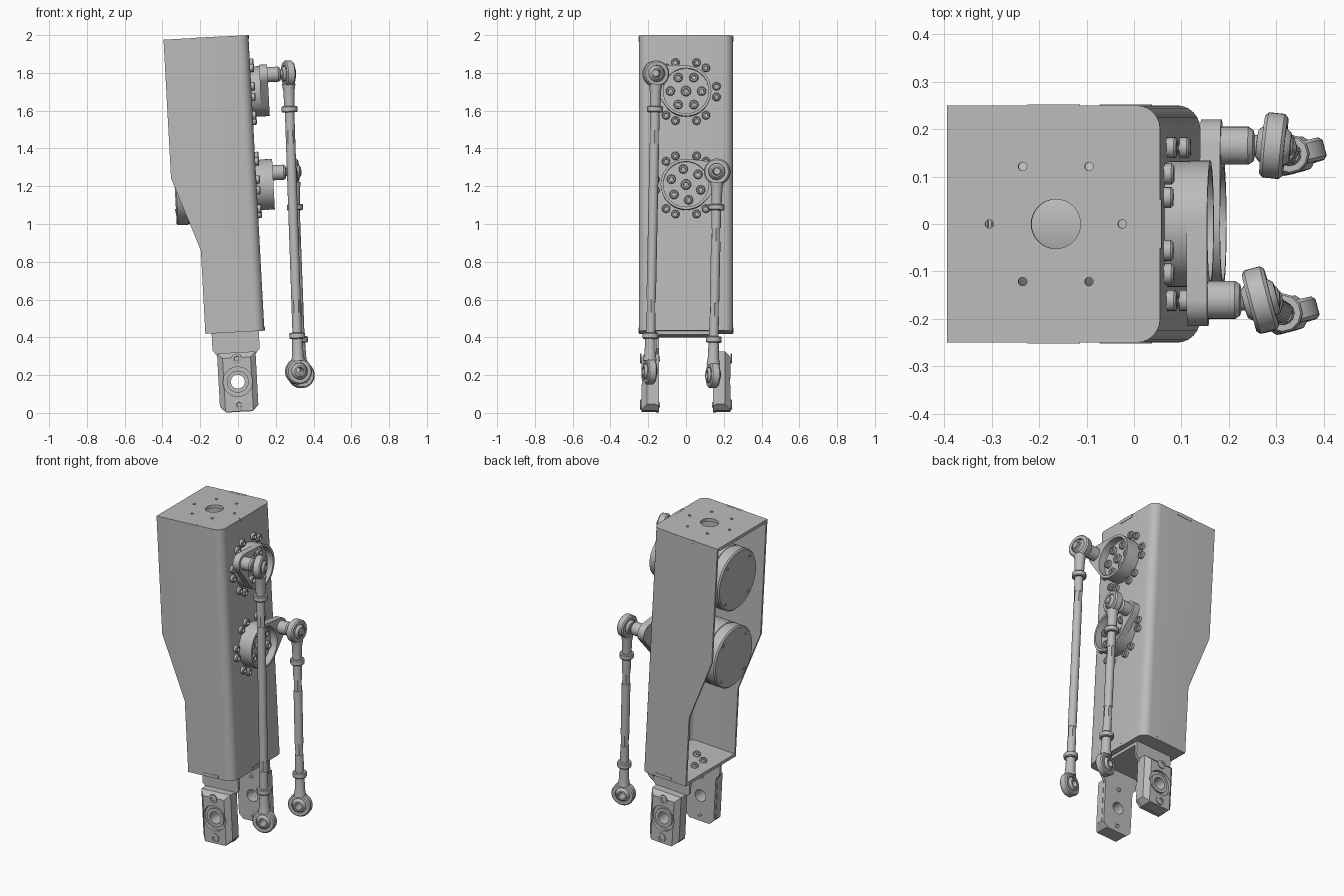
import bpy, bmesh
from math import sin, cos, pi, radians
from mathutils import Matrix, Vector

cube = bpy.data.objects.get("Cube")
if cube:
    bpy.data.objects.remove(cube)

T = Matrix.Translation
GREY = (0.5, 0.5, 0.5, 1)
metal = bpy.data.materials.new("grey metal")
metal.use_nodes = True
metal.diffuse_color = GREY
metal.node_tree.nodes["Principled BSDF"].inputs["Base Color"].default_value = GREY

# The whole leg leans slightly: origin at the top outer edge of the front wall
LEG = T((0.055, 0, 2.0)) @ Matrix.Rotation(radians(-3.1), 4, 'Y')


def smooth(mesh):
    mesh.shade_smooth()
    mesh.set_sharp_from_angle(angle=radians(32))


def add(name, bm, matrix):
    bmesh.ops.remove_doubles(bm, verts=bm.verts, dist=1e-5)
    bmesh.ops.recalc_face_normals(bm, faces=bm.faces)
    bm.transform(matrix)
    mesh = bpy.data.meshes.new(name)
    bm.to_mesh(mesh)
    bm.free()
    mesh.materials.append(metal)
    smooth(mesh)
    ob = bpy.data.objects.new(name, mesh)
    bpy.context.collection.objects.link(ob)
    return ob


def loft(name, rings, matrix, caps=False, loop=False):
    bm = bmesh.new()
    vs = [[bm.verts.new(p) for p in ring] for ring in rings]
    n = len(vs[0])
    pairs = list(zip(vs, vs[1:])) + ([(vs[-1], vs[0])] if loop else [])
    for a, b in pairs:
        for i in range(n):
            j = (i + 1) % n
            bm.faces.new((a[i], a[j], b[j], b[i]))
    if caps:
        bm.faces.new(vs[0])
        bm.faces.new(vs[-1])
    return add(name, bm, matrix)


def lathe(name, profile, matrix, seg=32, loop=False):
    rings = [[(r * cos(2 * pi * k / seg), r * sin(2 * pi * k / seg), h) for k in range(seg)]
             for r, h in profile]
    return loft(name, rings, matrix, loop=loop)


def rod(name, r, h0, h1, matrix, seg=32):
    return lathe(name, [(0, h0), (r, h0), (r, h1), (0, h1)], matrix, seg)


def prism(name, outline, w0, w1, matrix):
    return loft(name, [[(u, v, w) for u, v in outline] for w in (w0, w1)], matrix, caps=True)


def box(name, lo, hi, matrix):
    corners = [(lo[0], lo[1]), (hi[0], lo[1]), (hi[0], hi[1]), (lo[0], hi[1])]
    return prism(name, corners, lo[2], hi[2], matrix)


def cut(ob, cutters):
    for c in cutters:
        mod = ob.modifiers.new("cut", 'BOOLEAN')
        mod.object, mod.operation, mod.solver = c, 'DIFFERENCE', 'EXACT'
    bpy.context.view_layer.update()
    mesh = bpy.data.meshes.new_from_object(ob.evaluated_get(bpy.context.evaluated_depsgraph_get()))
    ob.modifiers.clear()
    ob.data = mesh
    smooth(mesh)
    for c in cutters:
        bpy.data.objects.remove(c)


def bolt(name, r, h, matrix):
    lathe(name, [(0, h * .4), (r * .45, h * .4), (r * .5, h), (r * .8, h), (r, h * .75), (r, 0)], matrix, 16)


def polar(r, deg):
    return r * cos(radians(deg)), r * sin(radians(deg))


def arc(cx, cy, r, a0, a1, n=6):
    return [(cx + r * cos(a0 + (a1 - a0) * k / n), cy + r * sin(a0 + (a1 - a0) * k / n)) for k in range(n + 1)]


def facing(axis):
    return axis.to_track_quat('Z', 'Y').to_matrix().to_4x4()


# Channel housing: U section lofted down the leg, open at the back
def u_section(back, z):
    outer = [(back, -.25)] + arc(-.05, -.2, .05, -pi / 2, 0) + arc(-.05, .2, .05, 0, pi / 2) + [(back, .25)]
    inner = [(back, .237)] + arc(-.05, .2, .037, pi / 2, 0) + arc(-.05, -.2, .037, 0, -pi / 2) + [(back, -.237)]
    return [(x, y, z) for x, y in outer + inner]


loft("channel_housing", [u_section(b, z) for b, z in
     ((-.45, 0), (-.45, -.734), (-.313, -1.125), (-.313, -1.567))], LEG, caps=True)


# End plates with their locking tabs
def end_plate(name, back, z0, z1):
    outline = [(back, -.237)] + arc(-.05, -.2, .037, -pi / 2, 0) + arc(-.05, .2, .037, 0, pi / 2) + [(back, .237)]
    mid = back * .5
    for s in (-1, 1):
        box(name + "_side_tab", (mid - .055, s * .245 - .007, z0), (mid + .055, s * .245 + .007, z1 + .001), LEG)
    box(name + "_front_tab", (-.01, -.052, z0), (.003, .052, z1 + .001), LEG)
    return prism(name, outline, z0, z1, LEG)


top_plate = end_plate("top_plate", -.45, -.02, 0)
holes = [rod("hole", .052, -.05, .05, LEG @ T((-.22, 0, 0)))]
for k in range(6):
    x, y = polar(.14, 60 * k)
    holes.append(rod("hole", .009, -.05, .05, LEG @ T((x - .22, y, 0)), 16))
cut(top_plate, holes)
end_plate("bottom_plate", -.313, -1.567, -1.547)
for k in range(6):
    x, y = polar(.085, 60 * k + 30)
    bolt("bottom_plate_bolt", .022, .02, LEG @ T((x - .155, y, -1.547)))


# Rod end: eye ring, ball and tapered shank with lock nut
def rod_end(name, centre, along, axis):
    axis = (axis - along * axis.dot(along)).normalized()
    eye = T(centre) @ facing(axis)
    lathe(name + "_eye", [(.044, -.024), (.062, -.024), (.069, -.017), (.069, .017), (.062, .024), (.044, .024)],
          eye, 36, loop=True)
    ball = [(.046 * cos(a), .046 * sin(a)) for a in (radians(d) for d in range(-50, 51, 10))]
    lathe(name + "_ball", [(.021, -.036)] + ball + [(.021, .036)], eye, 28, loop=True)
    shank = T(centre) @ facing(along)
    lathe(name + "_shank", [(0, .055), (.036, .055), (.03, .09), (.027, .175), (0, .175)], shank, 24)
    lathe(name + "_lock_nut", [(0, .172), (.038, .172), (.042, .177), (.042, .2), (.038, .205), (0, .205)], shank, 12)


# Motors, output hubs, cranks and push rods
TURN_X = Matrix.Rotation(pi / 2, 4, 'Y')
DRIVES = (("upper", -.3, (-.16, .085), Vector((.32, -.192, .22)), 15, 0),
          ("lower", -.795, (.165, .06), Vector((.335, .143, .2)), -6, 40))
for name, z, (py, pz), foot, yaw, spin in DRIVES:
    hub = LEG @ T((0, 0, z)) @ TURN_X
    lathe(name + "_motor", [(0, -.433), (.182, -.433), (.19, -.425), (.19, -.37), (.187, -.368),
                            (.187, -.362), (.19, -.36), (.19, -.013), (0, -.013)], hub, 64)
    for k in range(4):
        x, y = polar(.16, 90 * k + 45)
        bolt(name + "_motor_cover_screw", .011, .004, hub @ T((x, y, -.433)) @ Matrix.Rotation(pi, 4, 'X'))
    for k in range(6):
        for d in (-10, 10):
            y, dz = polar(.164, 60 * k + d)
            bolt(name + "_flange_bolt", .022, .02, LEG @ T((0, y, z + dz)) @ TURN_X)
        y, dz = polar(.083, 60 * k + spin)
        bolt(name + "_hub_bolt", .024, .02, LEG @ T((.045, y, z + dz)) @ TURN_X)
    lathe(name + "_hub", [(0, 0), (.133, 0), (.133, .088), (.12, .088), (.12, .045), (0, .045)], hub, 48)
    bolt(name + "_hub_centre_bolt", .027, .022, hub @ T((0, 0, .045)))

    # Teardrop crank: hull of the hub circle and the pin circle, hollowed over the hub
    bm = bmesh.new()
    for cy, cz, r in ((0, 0, .134), (py, pz, .055)):
        for k in range(48):
            y, dz = polar(r, k * 7.5)
            for h in (.047, .09):
                bm.verts.new((h, cy + y, cz + dz))
    hull = bmesh.ops.convex_hull(bm, input=bm.verts)
    bmesh.ops.delete(bm, geom=[v for v in bm.verts if not v.link_faces], context='VERTS')
    bmesh.ops.dissolve_limit(bm, angle_limit=radians(1), verts=bm.verts, edges=bm.edges)
    crank = add(name + "_crank", bm, LEG @ T((0, 0, z)))
    cut(crank, [rod("bore", .12, .02, .12, hub, 48)])
    pin = LEG @ T((0, py, z + pz)) @ TURN_X
    lathe(name + "_pin", [(0, .09), (.04, .09), (.04, .147), (.033, .157), (.022, .16), (.022, .236), (.017, .241),
                          (0, .241)], pin, 28)

    # Push rod with hexagonal wrench grips
    head = LEG @ Vector((.2, py, z + pz))
    along = (foot - head).normalized()
    length = (foot - head).length
    turn = Matrix.Rotation(radians(yaw), 3, 'Z')
    rod_end(name + "_rod_head", head, along, turn @ Vector((1, 0, 0)))
    rod_end(name + "_rod_foot", foot, -along, Matrix.Rotation(radians(15), 3, 'Z') @ Vector((0, -1, 0)))
    shaft = T(head) @ facing(along)
    grips = (.3, length - .38)
    rod(name + "_push_rod_top", .025, .2, grips[0], shaft, 24)
    rod(name + "_push_rod_middle", .025, grips[0] + .07, grips[1], shaft, 24)
    rod(name + "_push_rod_bottom", .025, grips[1] + .07, length - .2, shaft, 24)
    for g in grips:
        rod(name + "_push_rod_grip", .025, g, g + .07, shaft, 6)

# Ankle fork: bridge, two bracket arms and bearing blocks
FORK = LEG @ T((-.155, 0, -1.829))
box("fork_bridge", (-.125, -.16, .242), (.125, .16, .262), FORK)
half_arm = [(.125, .262), (.125, .17), (.1, .14), (.1, -.13), (.07, -.16)]
half_block = [(.102, .155), (.102, -.125), (.07, -.157)]
for side, angle in (("front", 0), ("back", pi)):
    F = FORK @ Matrix.Rotation(angle, 4, 'Z') @ Matrix.Rotation(pi / 2, 4, 'X')
    mirrored = [[(-u, v) for u, v in reversed(h)] for h in (half_arm, half_block)]
    arm = prism(side + "_fork_arm", half_arm + mirrored[0], .143, .16, F)
    cut(arm, [rod("bore", .037, .1, .3, F)])
    bm = bmesh.new()
    bm.from_mesh(prism("blank", half_block + mirrored[1], .16, .235, Matrix()).data)
    bpy.data.objects.remove(bpy.data.objects["blank"])
    corners = [e for e in bm.edges if all(abs(v.co.x) > .1 and v.co.z > .23 for v in e.verts)]
    bmesh.ops.bevel(bm, geom=corners, offset=.028, segments=1, affect='EDGES')
    block = add(side + "_bearing_block", bm, F)
    cut(block, [lathe("bore", [(0, .1), (.037, .1), (.037, .215), (.078, .215), (.078, .3), (0, .3)], F, 40)])
    lathe(side + "_bearing", [(.037, .2), (.058, .2), (.058, .226), (.037, .226)], F, 36, loop=True)
    for v in (-.122, .122):
        bolt(side + "_block_bolt", .027, .008, F @ T((0, v, .235)))
        bolt(side + "_arm_bolt", .014, .006, F @ T((0, v, .143)) @ Matrix.Rotation(pi, 4, 'X'))
